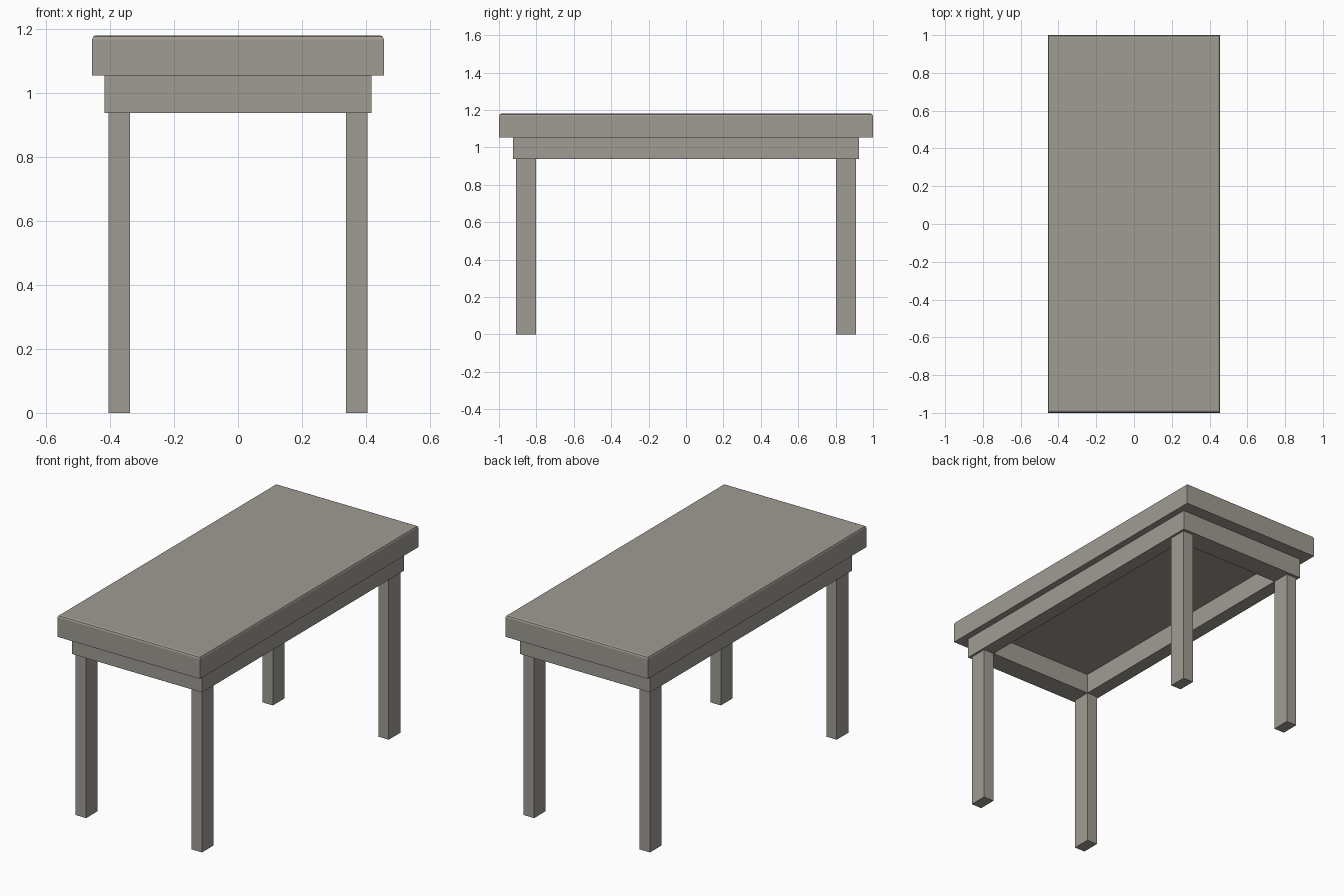
import bpy, bmesh

if "Cube" in bpy.data.objects:
    bpy.data.objects.remove(bpy.data.objects["Cube"])

wood = bpy.data.materials.new("warm grey wood")
wood.diffuse_color = (0.35, 0.33, 0.295, 1)
wood.use_nodes = True
wood.node_tree.nodes["Principled BSDF"].inputs["Base Color"].default_value = wood.diffuse_color


def make_object(name, bm):
    mesh = bpy.data.meshes.new(name)
    bmesh.ops.recalc_face_normals(bm, faces=bm.faces)
    bm.to_mesh(mesh)
    bm.free()
    mesh.materials.append(wood)
    obj = bpy.data.objects.new(name, mesh)
    bpy.context.collection.objects.link(obj)
    return obj


def box(name, x, y, z):
    """Box from (min, max) ranges on each axis."""
    bm = bmesh.new()
    bmesh.ops.create_cube(bm, size=1)
    for v in bm.verts:
        for i, (a, b) in enumerate((x, y, z)):
            v.co[i] = a if v.co[i] < 0 else b
    return make_object(name, bm)


LEG_TOP, APRON_TOP, TOP = 0.937, 1.054, 1.18

# Table top with softened upper rim
top = box("table_top", (-0.456, 0.456), (-1, 1), (APRON_TOP, TOP))
bm = bmesh.new()
bm.from_mesh(top.data)
rim = [e for e in bm.edges if all(v.co.z > TOP - 0.001 for v in e.verts)]
bmesh.ops.bevel(bm, geom=rim, offset=0.012, segments=2, profile=0.5, affect='EDGES')
bm.to_mesh(top.data)
bm.free()

# Apron: one hollow rectangular frame under the top
bm = bmesh.new()
corners = [(-1, -1), (1, -1), (1, 1), (-1, 1)]
rings = [[bm.verts.new((sx * hx, sy * hy, z)) for sx, sy in corners]
         for hx, hy, z in ((0.418, 0.925, LEG_TOP), (0.418, 0.925, APRON_TOP),
                           (0.338, 0.802, APRON_TOP), (0.338, 0.802, LEG_TOP))]
for r in range(4):
    a, b = rings[r], rings[(r + 1) % 4]
    for i in range(4):
        j = (i + 1) % 4
        bm.faces.new((a[i], a[j], b[j], b[i]))
make_object("apron_frame", bm)

# Four straight legs
for sx, side in ((-1, "left"), (1, "right")):
    for sy, end in ((-1, "front"), (1, "back")):
        box(f"{end}_{side}_leg",
            sorted((sx * 0.338, sx * 0.405)),
            sorted((sy * 0.802, sy * 0.908)),
            (0, LEG_TOP))
